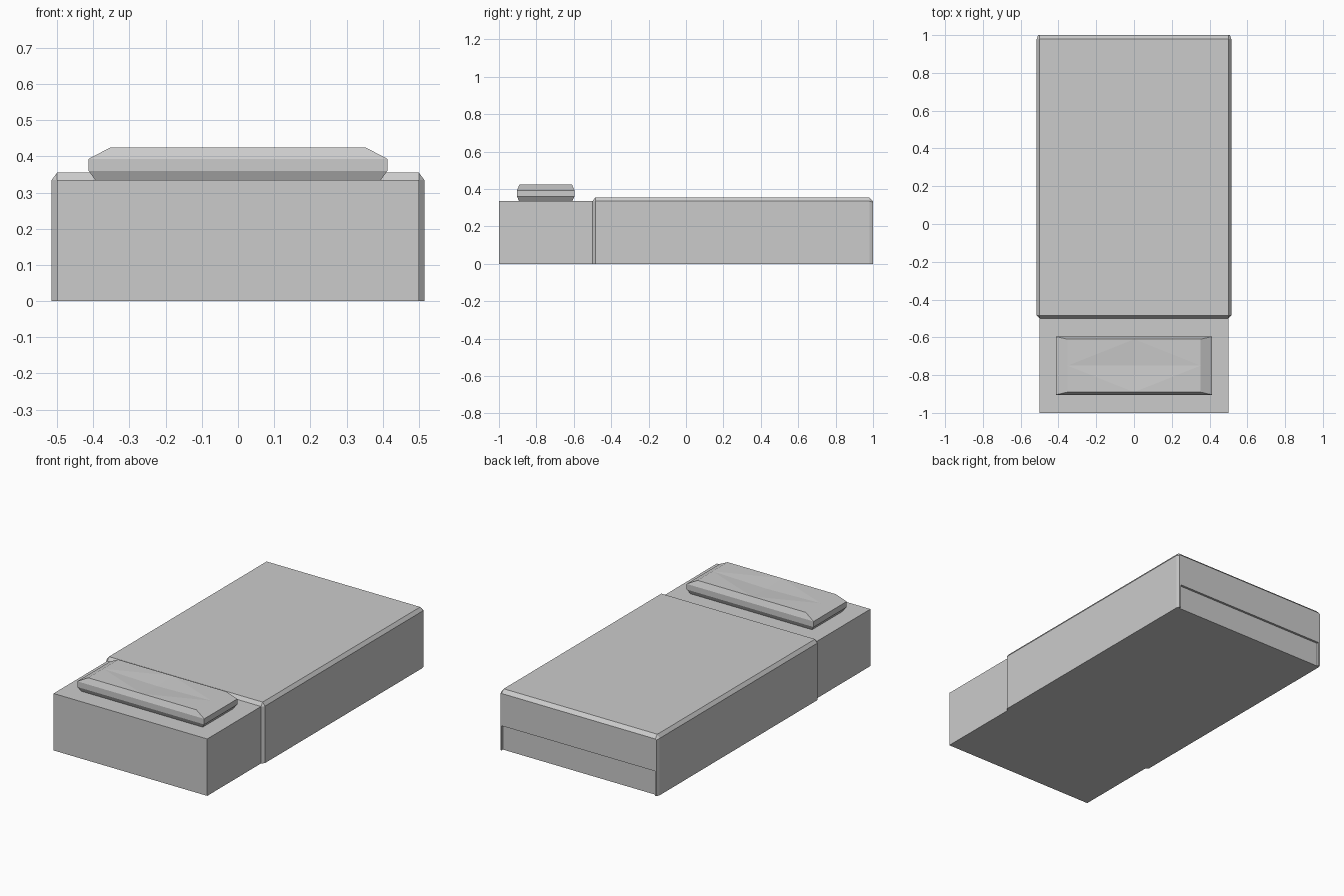
import bpy
import bmesh

if "Cube" in bpy.data.objects:
    bpy.data.objects.remove(bpy.data.objects["Cube"])


def make_object(name, verts, faces):
    mesh = bpy.data.meshes.new(name)
    bm = bmesh.new()
    vs = [bm.verts.new(v) for v in verts]
    for f in faces:
        bm.faces.new([vs[i] for i in f])
    bmesh.ops.recalc_face_normals(bm, faces=bm.faces)
    bm.to_mesh(mesh)
    bm.free()
    obj = bpy.data.objects.new(name, mesh)
    bpy.context.collection.objects.link(obj)
    return obj


# Mattress: plain block, slightly short of the blanket's back flap
BACK, TOP = 0.987, 0.335
bpy.ops.mesh.primitive_cube_add(size=1, location=(0, (BACK - 1) / 2, TOP / 2))
mattress = bpy.context.object
mattress.name = "mattress"
mattress.scale = (1.0, BACK + 1, TOP)


# Blanket: arch sections swept along y, chamfered edges
def arch(y, half, corner, shoulder, top):
    right = [(half, y, 0), (half, y, shoulder), (corner, y, top)]
    return right + [(-x, y, z) for x, y, z in reversed(right)]


sections = [arch(-0.5, 0.5, 0.4999, 0.3349, TOP),
            arch(-0.485, 0.515, 0.5, TOP, 0.355),
            arch(0.98, 0.515, 0.5, TOP, 0.355),
            arch(1.0, 0.508, 0.5, 0.330, TOP)]
verts = [v for s in sections for v in s]
faces = []
for r in range(3):
    for i in range(5):
        a = r * 6 + i
        faces.append((a, a + 1, a + 7, a + 6))

# Underside of the side drapes
for x, ring in ((0.5, 0), (-0.5, 5)):
    n = len(verts)
    verts += [(x, BACK, 0), (x, 1.0, 0)]
    faces.append((ring, ring + 6, ring + 12, ring + 18, n + 1, n))

# Back flap, its underside, and the returns of the side drapes
FLAP = 0.145
n = len(verts)
verts += [(0.5, 1, FLAP), (-0.5, 1, FLAP), (0.5, BACK, FLAP), (-0.5, BACK, FLAP)]
faces += [(18, 19, 20, 21, 22, 23, n - 1, n + 1, n, n - 3),
          (n, n + 1, n + 3, n + 2),
          (n - 4, n - 3, n, n + 2),
          (n - 2, n - 1, n + 1, n + 3)]
make_object("blanket", verts, faces)

# Pillow: stacked rectangular rings with a shallow dent in the top
CY = -0.75
levels = [(0.395, 0.142, 0.335), (0.413, 0.154, 0.360),
          (0.413, 0.154, 0.393), (0.352, 0.140, 0.425)]
around = [(1, -1), (1, 0), (1, 1), (0, 1), (-1, 1), (-1, 0), (-1, -1), (0, -1)]
verts = [(sx * hx, CY + sy * hy, z) for hx, hy, z in levels for sx, sy in around]
faces = [tuple(range(8))]
for r in range(3):
    for i in range(8):
        j = (i + 1) % 8
        faces.append((r * 8 + i, r * 8 + j, r * 8 + 8 + j, r * 8 + 8 + i))
verts.append((0, CY, 0.416))
mids = [25, 27, 29, 31]
for k in range(4):
    a, b = mids[k], mids[(k + 1) % 4]
    corner = a + 1 if a < 31 else 24
    faces += [(a, corner, b), (a, b, 32)]
make_object("pillow", verts, faces)
